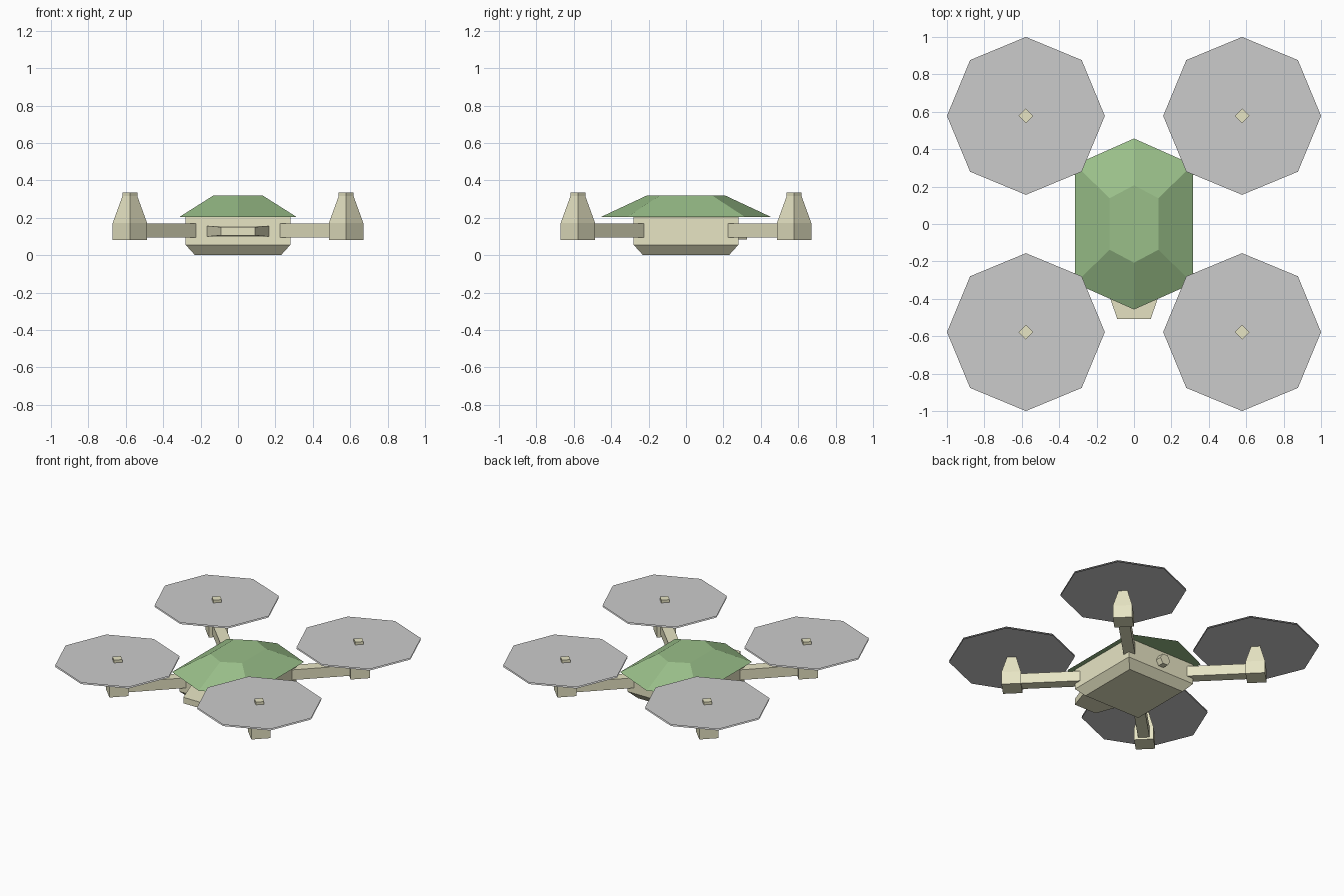
import bpy, bmesh
from math import cos, sin, pi, radians
from mathutils import Matrix

if "Cube" in bpy.data.objects:
    bpy.data.objects.remove(bpy.data.objects["Cube"])


def material(name, rgb):
    m = bpy.data.materials.new(name)
    m.diffuse_color = (*rgb, 1)
    m.use_nodes = True
    m.node_tree.nodes["Principled BSDF"].inputs["Base Color"].default_value = m.diffuse_color
    return m


KHAKI = material("khaki", (0.8, 0.78, 0.55))
GREEN = material("green", (0.32, 0.52, 0.25))


def finish(name, bm, mat=None, matrix=None):
    if matrix:
        bm.transform(matrix)
    me = bpy.data.meshes.new(name)
    bm.to_mesh(me)
    bm.free()
    ob = bpy.data.objects.new(name, me)
    bpy.context.collection.objects.link(ob)
    if mat:
        me.materials.append(mat)
    return ob


def loft(name, rings, mat, matrix=None):
    """Closed solid through a stack of matching rings."""
    bm = bmesh.new()
    vs = [[bm.verts.new(p) for p in r] for r in rings]
    n = len(vs[0])
    for a, b in zip(vs, vs[1:]):
        for i in range(n):
            j = (i + 1) % n
            bm.faces.new((a[i], a[j], b[j], b[i]))
    bm.faces.new(vs[0][::-1])
    bm.faces.new(vs[-1])
    bmesh.ops.recalc_face_normals(bm, faces=bm.faces)
    return finish(name, bm, mat, matrix)


def rect(hx, hy, z):
    return [(-hx, -hy, z), (hx, -hy, z), (hx, hy, z), (-hx, hy, z)]


def ngon(n, r, z, turn=0.0):
    return [(r * cos(turn + 2 * pi * i / n), r * sin(turn + 2 * pi * i / n), z) for i in range(n)]


def hexagon(hx, side_y, tip_y, z):
    return [(0, -tip_y, z), (hx, -side_y, z), (hx, side_y, z),
            (0, tip_y, z), (-hx, side_y, z), (-hx, -side_y, z)]


# Square hull with a chamfered underside
loft("hull", [rect(0.23, 0.23, 0), rect(0.28, 0.28, 0.055), rect(0.28, 0.28, 0.205)], KHAKI)

# Faceted canopy
loft("canopy", [hexagon(0.315, 0.317, 0.457, 0.203), hexagon(0.13, 0.138, 0.207, 0.32)], GREEN)

# Tapered nose and small rear lens; local z points outward along -y / +y
loft("nose", [rect(0.17, 0.029, 0.26), rect(0.167, 0.029, 0.28), rect(0.09, 0.022, 0.507)], KHAKI,
     Matrix.Translation((0, 0, 0.128)) @ Matrix.Rotation(radians(90), 4, 'X'))
loft("rear_lens", [ngon(6, 0.042, 0.27), ngon(6, 0.042, 0.325)], KHAKI,
     Matrix.Translation((0, 0, 0.12)) @ Matrix.Rotation(radians(-90), 4, 'X'))

# Four diagonal arms, each with motor tower and rotor disc
C = 0.578
for sx, sy, tag in ((1, -1, "front_right"), (-1, -1, "front_left"),
                    (1, 1, "back_right"), (-1, 1, "back_left")):
    place = Matrix.Translation((sx * C, sy * C, 0))
    # Arm: square bar running from inside the hull to the motor
    bm = bmesh.new()
    bmesh.ops.create_cube(bm, size=1)
    finish("arm_" + tag, bm, KHAKI,
           Matrix.Rotation(radians(45 * sx * sy), 4, 'Z')
           @ Matrix.Translation((sx * 0.56, 0, 0.133))
           @ Matrix.Diagonal((0.44, 0.077, 0.075, 1)))
    # Motor tower
    loft("motor_" + tag, [ngon(4, 0.092, 0.08), ngon(4, 0.092, 0.172),
                          ngon(4, 0.04, 0.315), ngon(4, 0.04, 0.335)], KHAKI, place)
    # Rotor disc: upper and lower octagon sheets
    bm = bmesh.new()
    bm.faces.new([bm.verts.new(p) for p in ngon(8, 0.422, 0.315)])
    bm.faces.new([bm.verts.new(p) for p in ngon(8, 0.422, 0.305)][::-1])
    finish("rotor_" + tag, bm, None, place)
